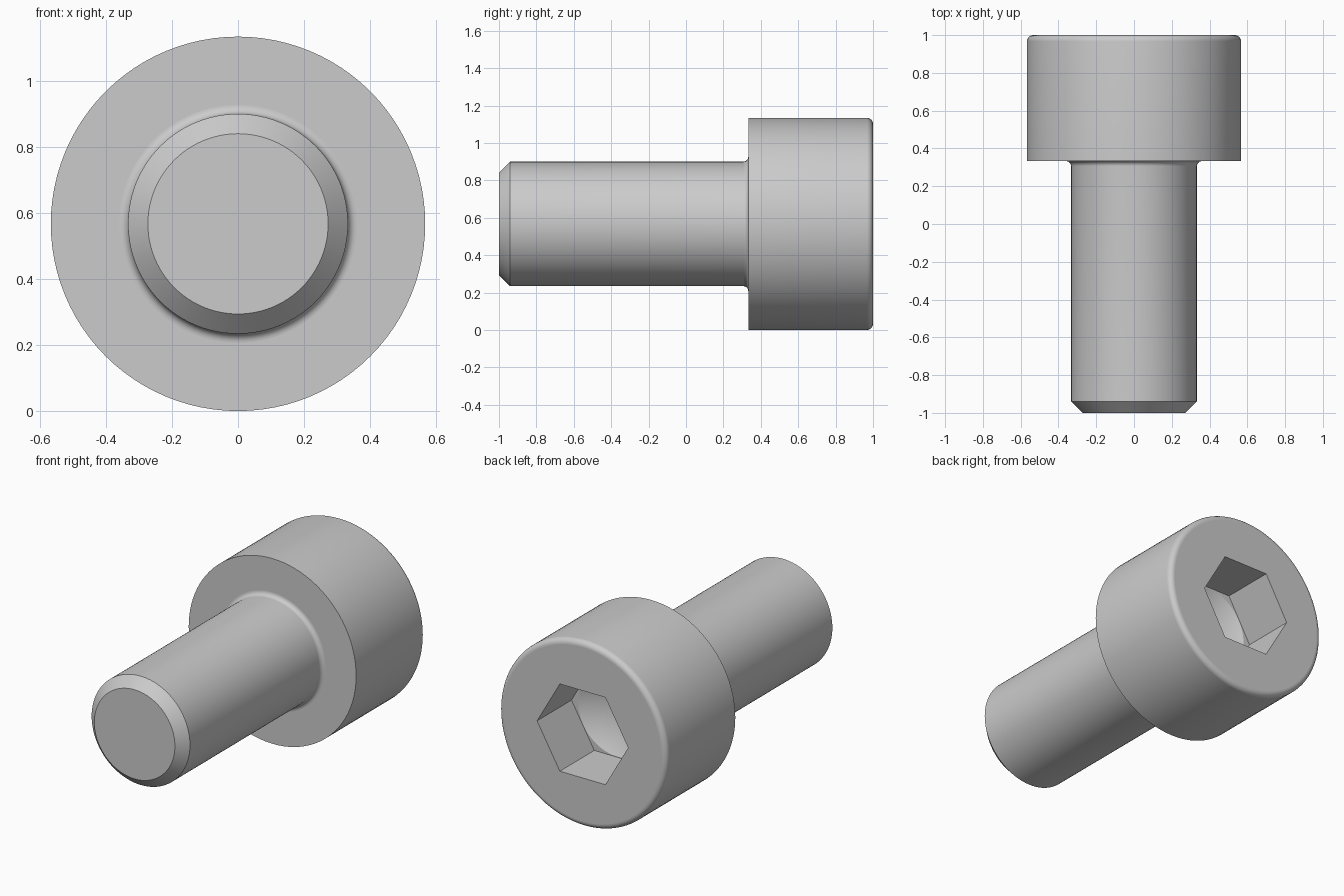
import bpy, bmesh, math
from mathutils import Matrix, Vector

cube = bpy.data.objects.get("Cube")
if cube:
    bpy.data.objects.remove(cube, do_unlink=True)

HEAD_R, SHANK_R = 0.567, 0.333
SEAT_Y = 0.333            # underside of the head
ROUND, FILLET, CHAMFER = 0.033, 0.027, 0.06
HEX_FLAT = 0.267          # socket centre to flat
SOCKET_Y = 1 - 0.333      # socket floor
STEPS = 96

steel = bpy.data.materials.new("steel grey")
steel.use_nodes = True
colour = (0.6, 0.6, 0.6, 1)
steel.diffuse_color = colour
steel.node_tree.nodes["Principled BSDF"].inputs["Base Color"].default_value = colour


def arc(r, y, radius, start, end, count=8):
    """Points (r, y) on an arc, angles in degrees."""
    angles = [math.radians(start + (end - start) * i / count) for i in range(count + 1)]
    return [(r + radius * math.cos(a), y + radius * math.sin(a)) for a in angles]


def lathe(name, profile, steps):
    """Spin an (r, y) profile around the long axis; both ends lie on the axis."""
    bm = bmesh.new()
    verts = [bm.verts.new((r, y, 0)) for r, y in profile]
    edges = [bm.edges.new(pair) for pair in zip(verts, verts[1:])]
    bmesh.ops.spin(bm, geom=verts + edges, cent=(0, 0, 0), axis=(0, 1, 0),
                   angle=math.tau, steps=steps, use_duplicate=False)
    bmesh.ops.remove_doubles(bm, verts=bm.verts, dist=0.00005)
    # Merge the flat end fans into single faces
    for end in (profile[0][1], profile[-1][1]):
        fan = [f for f in bm.faces if all(abs(v.co.y - end) < 1e-5 for v in f.verts)]
        if fan:
            bmesh.ops.dissolve_faces(bm, faces=fan, use_verts=True)
    bmesh.ops.recalc_face_normals(bm, faces=bm.faces)
    bmesh.ops.transform(bm, matrix=Matrix.Translation((0, 0, HEAD_R)), verts=bm.verts)
    mesh = bpy.data.meshes.new(name)
    bm.to_mesh(mesh)
    bm.free()
    mesh.materials.append(steel)
    obj = bpy.data.objects.new(name, mesh)
    bpy.context.collection.objects.link(obj)
    return obj


# Chamfered shank, filleted neck and round-edged head
profile = [(0, -1), (SHANK_R - CHAMFER, -1), (SHANK_R, -1 + CHAMFER)]
profile += arc(SHANK_R + FILLET, SEAT_Y - FILLET, FILLET, 180, 90)
profile += [(HEAD_R, SEAT_Y)]
profile += arc(HEAD_R - ROUND, 1 - ROUND, ROUND, 0, 90)
profile += [(0, 1)]
screw = lathe("socket_head_screw", profile, STEPS)

# Hexagonal socket with a drilled conical floor
hex_r = HEX_FLAT / math.cos(math.pi / 6)
hexagon = lathe("socket_cutter", [(0, SOCKET_Y), (hex_r, SOCKET_Y), (hex_r, 1.1), (0, 1.1)], 6)
drill_r = HEX_FLAT - 0.004
drill = lathe("drill_cutter", [(0, SOCKET_Y - drill_r * math.tan(math.radians(30))),
                               (drill_r, SOCKET_Y), (drill_r, 1.15), (0, 1.15)], STEPS)

bpy.ops.object.select_all(action='DESELECT')
screw.select_set(True)
bpy.context.view_layer.objects.active = screw
for cutter in (hexagon, drill):
    cutter.hide_render = True
    mod = screw.modifiers.new(cutter.name, 'BOOLEAN')
    mod.operation, mod.solver, mod.object = 'DIFFERENCE', 'EXACT', cutter
    bpy.ops.object.modifier_apply(modifier=mod.name)
    bpy.data.objects.remove(cutter, do_unlink=True)

# Smooth round surfaces, truly flat end faces
bpy.ops.object.shade_smooth_by_angle(angle=math.radians(25))
for face in screw.data.polygons:
    if abs(face.normal.y) > 0.9995:
        face.use_smooth = False
